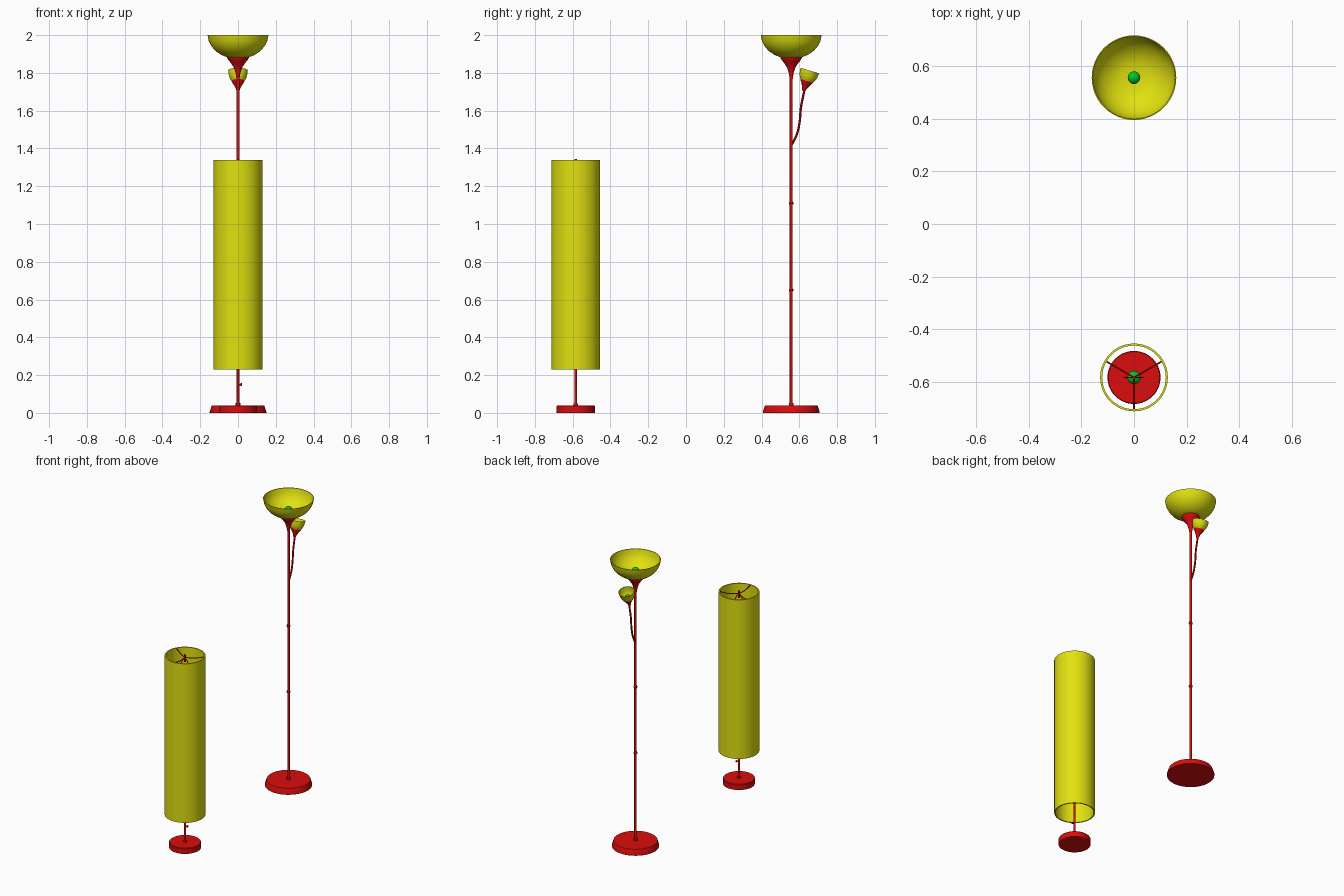
import bpy
import math
from mathutils import Matrix, Vector

cube = bpy.data.objects.get("Cube")
if cube:
    bpy.data.objects.remove(cube, do_unlink=True)


def make_material(name, rgb):
    mat = bpy.data.materials.new(name)
    mat.use_nodes = True
    color = (*rgb, 1.0)
    mat.diffuse_color = color
    mat.node_tree.nodes["Principled BSDF"].inputs["Base Color"].default_value = color
    return mat


red = make_material("red metal", (0.7, 0.004, 0.004))
yellow = make_material("yellow shade", (0.75, 0.75, 0.005))
green = make_material("green bulb", (0.0, 0.6, 0.02))


def finish(obj, mat):
    obj.data.materials.append(mat)
    bpy.ops.object.select_all(action="DESELECT")
    obj.select_set(True)
    bpy.context.view_layer.objects.active = obj
    bpy.ops.object.shade_smooth_by_angle(angle=math.radians(35))
    return obj


def lathe(name, profile, mat, matrix, sides=40, closed=False):
    """Spin (radius, height) points about z; ends at radius 0 become poles."""
    verts, rings, faces = [], [], []
    for r, z in profile:
        count = sides if r > 0 else 1
        rings.append([len(verts) + i for i in range(count)])
        for i in range(count):
            a = math.tau * i / sides
            verts.append((r * math.cos(a), r * math.sin(a), z))
    pairs = list(zip(rings, rings[1:]))
    if closed:
        pairs.append((rings[-1], rings[0]))
    for low, high in pairs:
        for i in range(sides):
            j = (i + 1) % sides
            quad = [low[i % len(low)], low[j % len(low)],
                    high[j % len(high)], high[i % len(high)]]
            faces.append(list(dict.fromkeys(quad)))
    mesh = bpy.data.meshes.new(name)
    mesh.from_pydata(verts, [], faces)
    obj = bpy.data.objects.new(name, mesh)
    bpy.context.collection.objects.link(obj)
    obj.matrix_world = matrix
    return finish(obj, mat)


def rod(name, radius, low, high, matrix, mat=red, sides=16):
    return lathe(name, [(0, low), (radius, low), (radius, high), (0, high)], mat, matrix, sides)


def wire(name, points, radius, matrix):
    """Round tube following a smooth path, turned into a mesh."""
    curve = bpy.data.curves.new(name, "CURVE")
    curve.dimensions = "3D"
    curve.bevel_depth = radius
    curve.bevel_resolution = 2
    curve.resolution_u = 6
    curve.use_fill_caps = True
    spline = curve.splines.new("BEZIER")
    spline.bezier_points.add(len(points) - 1)
    for bp, p in zip(spline.bezier_points, points):
        bp.co = p
        bp.handle_left_type = bp.handle_right_type = "AUTO"
    obj = bpy.data.objects.new(name, curve)
    bpy.context.collection.objects.link(obj)
    obj.matrix_world = matrix
    bpy.ops.object.select_all(action="DESELECT")
    obj.select_set(True)
    bpy.context.view_layer.objects.active = obj
    bpy.ops.object.convert(target="MESH")
    return finish(bpy.context.object, red)


def bulb(name, radius, z, matrix):
    steps = 10
    arc = [(radius * math.sin(math.pi * i / steps), z - radius * math.cos(math.pi * i / steps))
           for i in range(1, steps)]
    return lathe(name, [(0, z - radius)] + arc + [(0, z + radius)], green, matrix, 20)


def bowl(name, outer, wall, matrix):
    """Thin open bowl: outer profile going up, then back down inside."""
    inner = [(r - wall, z + wall * (1 - i / (len(outer) - 1)))
             for i, (r, z) in enumerate(outer)]
    points = [(0, outer[0][1])] + outer + inner[::-1] + [(0, inner[0][1])]
    return lathe(name, points, yellow, matrix, 48)


# Tall uplight floor lamp
tall = Matrix.Translation((0, 0.557, 0))
lathe("tall_base", [(0, 0), (0.15, 0), (0.15, 0.007), (0.139, 0.04), (0, 0.04)], red, tall, 48)
rod("tall_pole", 0.008, 0.04, 1.82, tall)
rod("tall_pole_foot", 0.013, 0.04, 0.052, tall)
for i, z in enumerate((0.65, 1.11)):
    lathe(f"pole_joint_{i + 1}", [(0, z - 0.008), (0.01, z - 0.008), (0.013, z),
                                  (0.01, z + 0.008), (0, z + 0.008)], red, tall, 16)
lathe("tall_socket", [(0, 1.77), (0.008, 1.77), (0.013, 1.8), (0.022, 1.828), (0.036, 1.85),
                      (0.052, 1.87), (0.057, 1.88), (0.057, 1.885), (0, 1.885)], red, tall)
bowl("tall_bowl_shade", [(0.055, 1.882), (0.09, 1.896), (0.12, 1.917), (0.142, 1.943),
                         (0.155, 1.97), (0.161, 2.0)], 0.004, tall)
rod("tall_bulb_holder", 0.012, 1.884, 1.905, tall)
bulb("tall_bulb", 0.024, 1.92, tall)

# Bent arm and small tilted reading light
wire("reading_arm", [(0, 0, 1.415), (0, 0.028, 1.47), (0, 0.043, 1.53),
                     (0, 0.052, 1.62), (0, 0.066, 1.69), (0, 0.07, 1.712)], 0.006, tall)
reading = Matrix.Translation((0, 0.623, 1.705)) @ Matrix.Rotation(math.radians(-17), 4, "X")
lathe("reading_socket", [(0, 0), (0.008, 0), (0.014, 0.018), (0.023, 0.035),
                         (0.033, 0.05), (0.034, 0.055), (0, 0.055)], red, reading, 32)
bowl("reading_shade", [(0.032, 0.053), (0.042, 0.067), (0.048, 0.084), (0.052, 0.112)],
     0.003, reading)
bulb("reading_bulb", 0.013, 0.072, reading)

# Short lamp with a long drum shade
short = Matrix.Translation((0, -0.584, 0))
lathe("short_base", [(0, 0), (0.101, 0), (0.101, 0.036), (0.098, 0.04), (0, 0.04)], red, short, 48)
rod("short_pole", 0.007, 0.04, 1.17, short)
rod("short_pole_foot", 0.012, 0.04, 0.05, short)
lathe("drum_shade", [(0.129, 0.23), (0.129, 1.34), (0.121, 1.34), (0.121, 0.23)],
      yellow, short, 48, closed=True)
rod("short_bulb_holder", 0.014, 1.14, 1.18, short)
bulb("short_bulb", 0.025, 1.2, short)

# Switch knob on the short pole
knob = short @ Matrix.Translation((0, 0, 0.15)) @ Matrix.Rotation(math.radians(90), 4, "Y")
rod("switch_stem", 0.004, 0, 0.017, knob, sides=10)
rod("switch_knob", 0.007, 0.014, 0.022, knob, sides=12)

# Wire frame holding the drum shade
wire("harp", [(-0.01, 0, 1.16), (-0.034, 0, 1.21), (-0.028, 0, 1.28), (0, 0, 1.315),
              (0.028, 0, 1.28), (0.034, 0, 1.21), (0.01, 0, 1.16)], 0.0025, short)
rod("finial", 0.006, 1.295, 1.345, short, sides=12)
for i in range(3):
    a = math.radians(30 + 120 * i)
    out = Vector((math.cos(a), math.sin(a), 0))
    path = [out * r + Vector((0, 0, z))
            for r, z in ((0, 1.325), (0.06, 1.322), (0.1, 1.329), (0.124, 1.335))]
    wire(f"shade_spoke_{i + 1}", path, 0.003, short)
